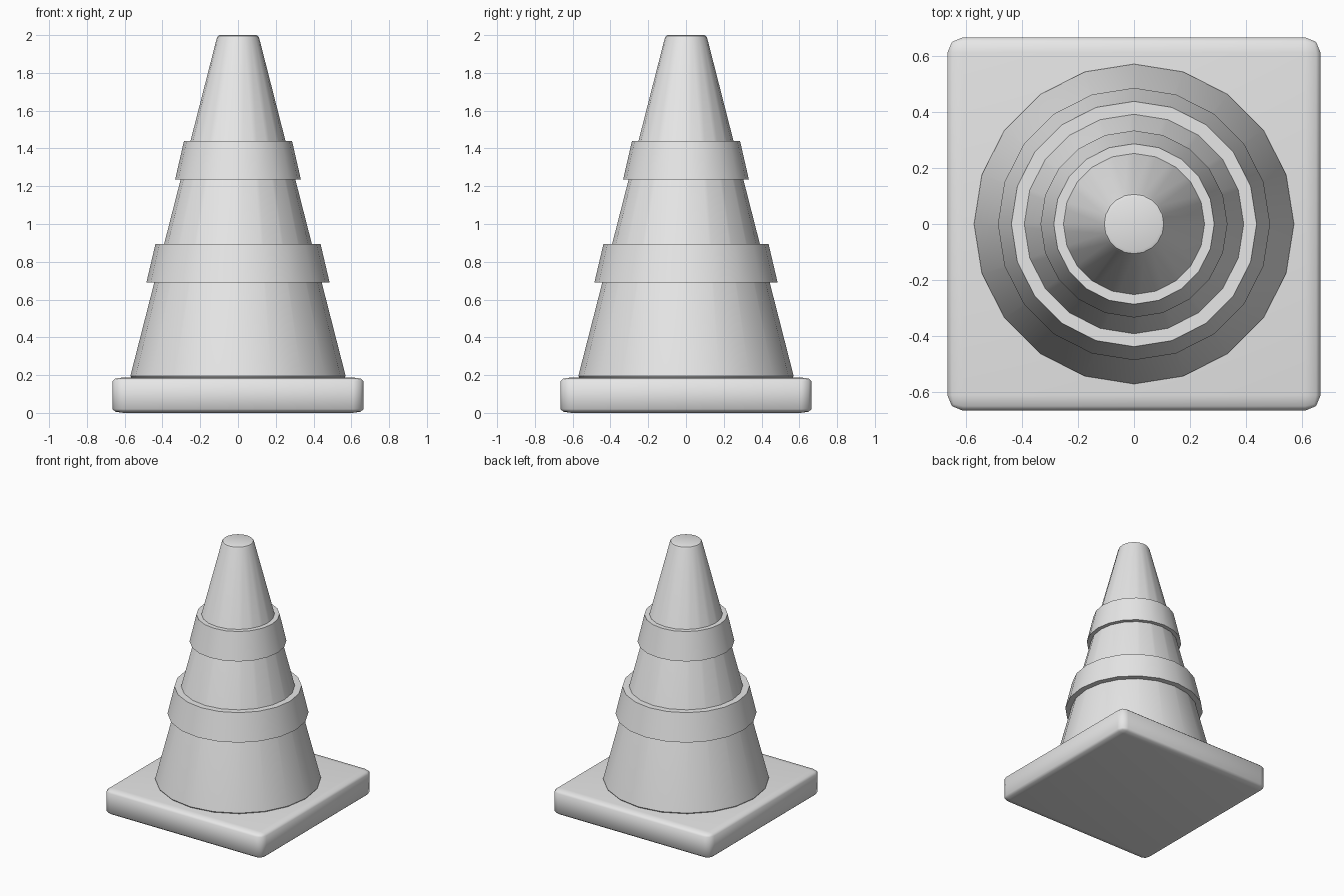
import bpy
import bmesh
from math import cos, sin, pi, radians

SIDES = 20

old = bpy.data.objects.get("Cube")
if old:
    bpy.data.objects.remove(old, do_unlink=True)

grey = bpy.data.materials.new("plain_grey")
grey.use_nodes = True
colour = (0.8, 0.8, 0.8, 1)
grey.diffuse_color = colour
grey.node_tree.nodes["Principled BSDF"].inputs["Base Color"].default_value = colour


def finish(name, bm, angle):
    bmesh.ops.recalc_face_normals(bm, faces=bm.faces)
    mesh = bpy.data.meshes.new(name)
    bm.to_mesh(mesh)
    bm.free()
    mesh.materials.append(grey)
    obj = bpy.data.objects.new(name, mesh)
    bpy.context.collection.objects.link(obj)
    bpy.ops.object.select_all(action="DESELECT")
    obj.select_set(True)
    bpy.context.view_layer.objects.active = obj
    bpy.ops.object.shade_smooth_by_angle(angle=radians(angle))
    return obj


def lathe(name, profile, closed=False):
    """Turn (radius, height) points around z; open profiles get end caps."""
    bm = bmesh.new()
    rings = [[bm.verts.new((r * cos(2 * pi * i / SIDES), r * sin(2 * pi * i / SIDES), z))
              for i in range(SIDES)] for r, z in profile]
    pairs = list(zip(rings, rings[1:]))
    if closed:
        pairs.append((rings[-1], rings[0]))
    else:
        bm.faces.new(rings[0])
        bm.faces.new(rings[-1])
    for a, b in pairs:
        for i in range(SIDES):
            j = (i + 1) % SIDES
            bm.faces.new((a[i], a[j], b[j], b[i]))
    return finish(name, bm, 30)


# Square foot: rounded block squashed in height
bm = bmesh.new()
bmesh.ops.create_cube(bm, size=1)
bmesh.ops.scale(bm, vec=(1.33, 1.33, 0.52), verts=bm.verts)
bmesh.ops.bevel(bm, geom=bm.edges[:], offset=0.055, segments=2, profile=0.5,
                affect="EDGES")
bmesh.ops.scale(bm, vec=(1, 1, 0.36), verts=bm.verts)
bmesh.ops.translate(bm, vec=(0, 0, 0.094), verts=bm.verts)
finish("base", bm, 60)

# Tapered body with softened rims
lathe("cone_body", [(0.562, 0.183), (0.57, 0.195), (0.112, 1.985), (0.106, 1.996), (0.095, 2)])

# Two raised collars, open in the middle
for name, low, high, r_low, r_high in (
        ("lower_collar", 0.69, 0.895, 0.485, 0.437),
        ("upper_collar", 1.235, 1.44, 0.333, 0.286)):
    lathe(name, [(r_low, low), (r_high, high), (r_high - 0.06, high), (r_low - 0.06, low)], True)
